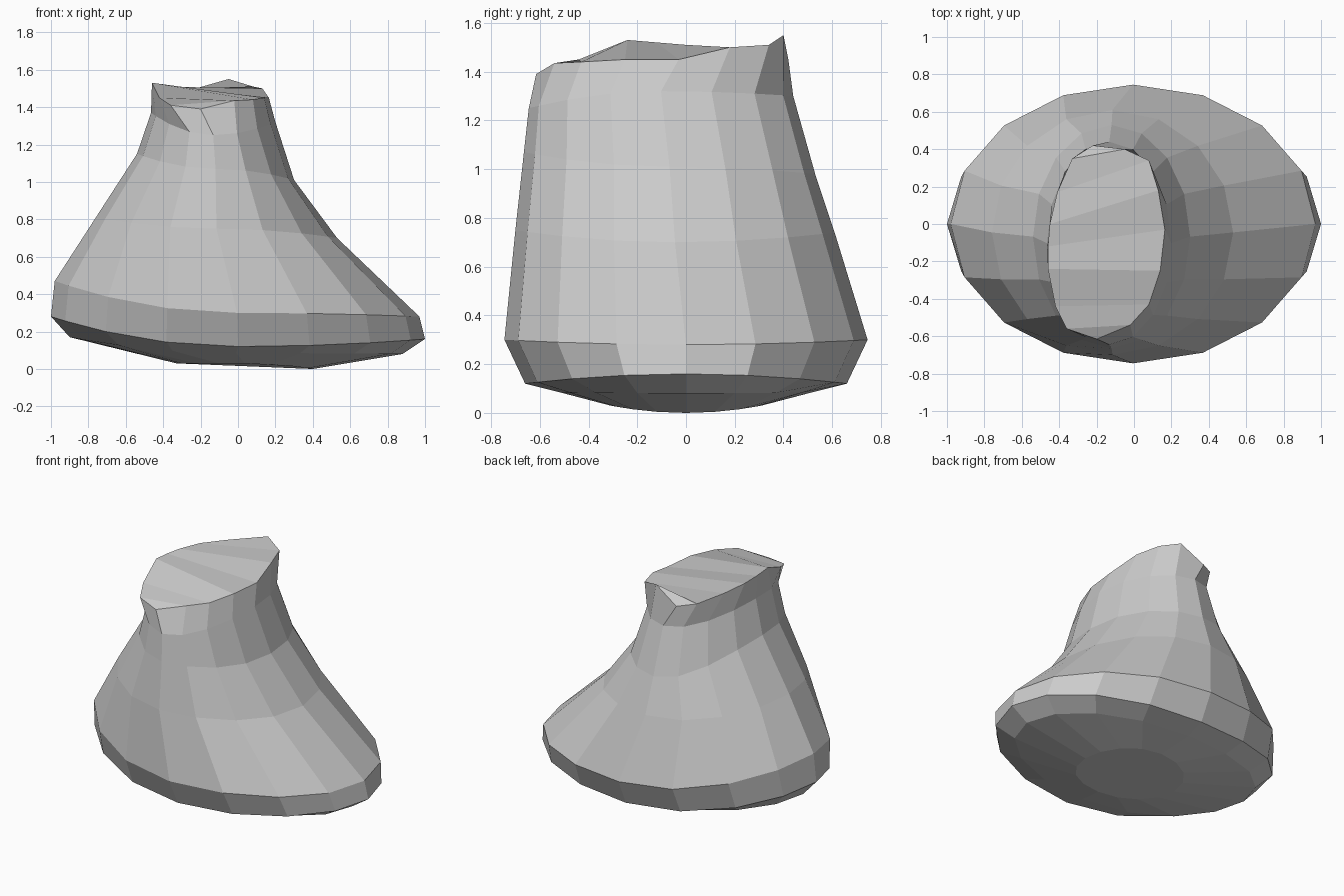
import bpy, bmesh
from math import cos, sin, pi

if "Cube" in bpy.data.objects:
    bpy.data.objects.remove(bpy.data.objects["Cube"])

SIDES = 16

# Oval ring given by (x or y, z) at its right, left, front and back extremes
def ring(right, left, front, back):
    cx, a = (right[0] + left[0]) / 2, (right[0] - left[0]) / 2
    cy, b = (back[0] + front[0]) / 2, (back[0] - front[0]) / 2
    pts = []
    for i in range(SIDES):
        c, s = cos(2 * pi * i / SIDES), sin(2 * pi * i / SIDES)
        zx = right[1] if c > 0 else left[1]
        zy = back[1] if s > 0 else front[1]
        pts.append((cx + a * c, cy + b * s, c * c * zx + s * s * zy))
    return pts

# Tilted foot, flared body and narrow neck, from the bottom up
rings = [
    ring((0.40, 0.00), (-0.33, 0.03), (-0.31, 0.03), (0.31, 0.03)),
    ring((0.88, 0.08), (-0.90, 0.17), (-0.52, 0.085), (0.52, 0.085)),
    ring((1.00, 0.16), (-1.00, 0.28), (-0.66, 0.12), (0.66, 0.12)),
    ring((0.97, 0.28), (-0.98, 0.47), (-0.745, 0.30), (0.745, 0.30)),
    ring((0.53, 0.70), (-0.76, 0.81), (-0.70, 0.75), (0.61, 0.74)),
    ring((0.30, 1.01), (-0.54, 1.15), (-0.665, 1.07), (0.53, 0.98)),
    ring((0.20, 1.32), (-0.465, 1.37), (-0.645, 1.25), (0.44, 1.30)),
]

# Uneven broken rim at the top
rings.append([
    (0.165, -0.03, 1.45), (0.13, 0.18, 1.50), (0.08, 0.34, 1.51), (-0.05, 0.40, 1.55),
    (-0.22, 0.42, 1.45), (-0.33, 0.35, 1.47), (-0.41, 0.17, 1.495), (-0.45, 0.0, 1.51),
    (-0.46, -0.12, 1.52), (-0.46, -0.24, 1.53), (-0.42, -0.44, 1.45), (-0.36, -0.56, 1.41),
    (-0.20, -0.615, 1.39), (-0.02, -0.54, 1.435), (0.08, -0.43, 1.44), (0.14, -0.25, 1.45),
])

# Skin the rings and close both ends
bm = bmesh.new()
loops = [[bm.verts.new(p) for p in r] for r in rings]
for lo, hi in zip(loops, loops[1:]):
    for i in range(SIDES):
        j = (i + 1) % SIDES
        bm.faces.new((lo[i], lo[j], hi[j], hi[i]))
bm.faces.new(loops[0][::-1])

# Top cap as strips running across the rim from right to left
top = loops[-1]
order = [top[(4 + k) % SIDES] for k in range(SIDES)]
for k in range(SIDES // 2):
    quad = [order[k], order[k + 1], order[-k - 1], order[-k]]
    bm.faces.new(list(dict.fromkeys(quad)))
bmesh.ops.recalc_face_normals(bm, faces=bm.faces)

mesh = bpy.data.meshes.new("stump")
bm.to_mesh(mesh)
bm.free()
bpy.context.collection.objects.link(bpy.data.objects.new("stump", mesh))
